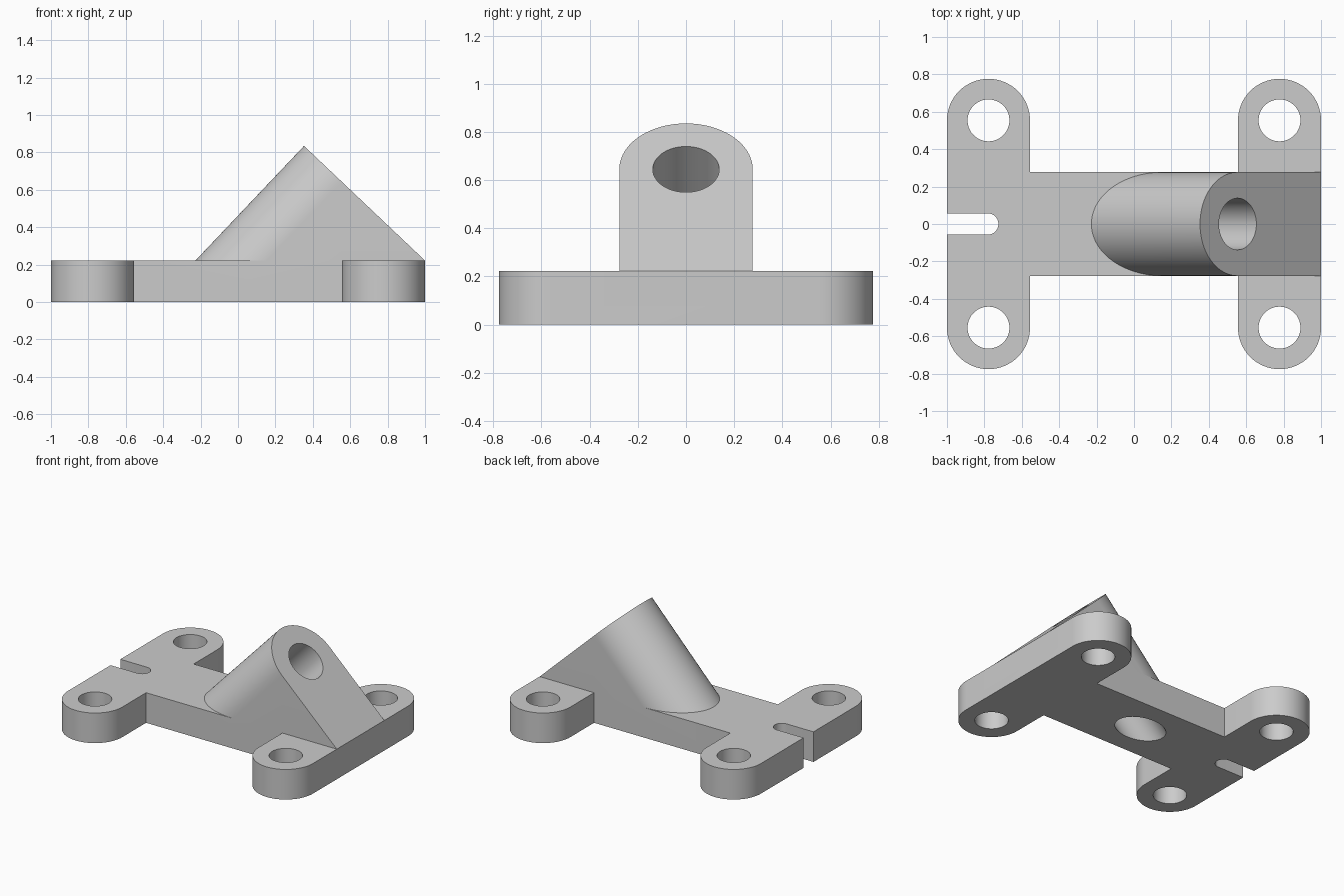
import bpy, bmesh, math
from mathutils import Vector

if "Cube" in bpy.data.objects:
    bpy.data.objects.remove(bpy.data.objects["Cube"])

H = 0.222            # plate thickness
W = 0.277            # half width of web and boss
LX, LY = 0.778, 0.554   # lug hole positions
AXIS = Vector((0.688, 0, 0.726)).normalized()   # tilted bore direction
DOWN = Vector((AXIS.z, 0, -AXIS.x))             # down the slanted face
APEX = Vector((0.353, 0, 0.835))
CENTRE = APEX + DOWN * W                        # bore centre on the face


def arc(cx, cy, r, a0, a1, n):
    return [(cx + r * math.cos(math.radians(a0 + (a1 - a0) * i / n)),
             cy + r * math.sin(math.radians(a0 + (a1 - a0) * i / n))) for i in range(n + 1)]


def loft(name, ring_a, ring_b):
    """Closed solid between two matching rings."""
    bm = bmesh.new()
    a = [bm.verts.new(p) for p in ring_a]
    b = [bm.verts.new(p) for p in ring_b]
    bm.faces.new(a)
    bm.faces.new(b[::-1])
    for i in range(len(a)):
        j = (i + 1) % len(a)
        bm.faces.new((a[i], b[i], b[j], a[j]))
    bmesh.ops.recalc_face_normals(bm, faces=bm.faces)
    mesh = bpy.data.meshes.new(name)
    bm.to_mesh(mesh)
    bm.free()
    obj = bpy.data.objects.new(name, mesh)
    bpy.context.collection.objects.link(obj)
    return obj


def combine(target, other, operation):
    mod = target.modifiers.new(operation.lower(), 'BOOLEAN')
    mod.operation = operation
    mod.solver = 'EXACT'
    mod.object = other
    other.hide_render = True
    bpy.context.view_layer.objects.active = target
    bpy.ops.object.modifier_apply(modifier=mod.name)
    bpy.data.objects.remove(other, do_unlink=True)


def cutter(name, centre, direction, radius, length):
    bpy.ops.mesh.primitive_cylinder_add(vertices=64, radius=radius, depth=length, location=centre)
    obj = bpy.context.object
    obj.name = name
    obj.rotation_euler = direction.to_track_quat('Z', 'Y').to_euler()
    bpy.context.view_layer.update()
    return obj


# Base plate: H-shaped outline with round lugs and an end slot, mirrored in y
half = (arc(LX, LY, 0.222, 0, 180, 32) + [(0.556, W), (-0.556, W)]
        + arc(-LX, LY, 0.222, 0, 180, 32) + [(-1, 0.057)]
        + arc(-0.782, 0, 0.057, 90, 0, 10))
outline = half + [(x, -y) for x, y in half[-2::-1]]
bracket = loft("base_bracket", [(x, y, 0) for x, y in outline], [(x, y, H) for x, y in outline])

# Slanted boss: U-shaped face swept along the bore axis into the plate
top = [CENTRE + DOWN * -v + Vector((0, u, 0)) for u, v in arc(0, 0, W, 0, 180, 48)]
sunk = 0.1
bottom = [p - AXIS * ((p.z - sunk) / AXIS.z) for p in top]
top += [Vector((1, -W, H)), Vector((1, W, H))]
bottom += [Vector((1, -W, sunk)), Vector((1, W, sunk))]
combine(bracket, loft("boss", top, bottom), 'UNION')

# Four bolt holes and the tilted bore
for sx in (-1, 1):
    for sy in (-1, 1):
        combine(bracket, cutter("bolt_hole", (sx * LX, sy * LY, H / 2),
                                Vector((0, 0, 1)), 0.112, 0.6), 'DIFFERENCE')
combine(bracket, cutter("bore", CENTRE - AXIS * 0.45, AXIS, 0.138, 1.8), 'DIFFERENCE')

# Smooth round walls, crisp edges
bpy.ops.object.select_all(action='DESELECT')
bracket.select_set(True)
bpy.context.view_layer.objects.active = bracket
bpy.ops.object.shade_smooth_by_angle(angle=math.radians(25))
